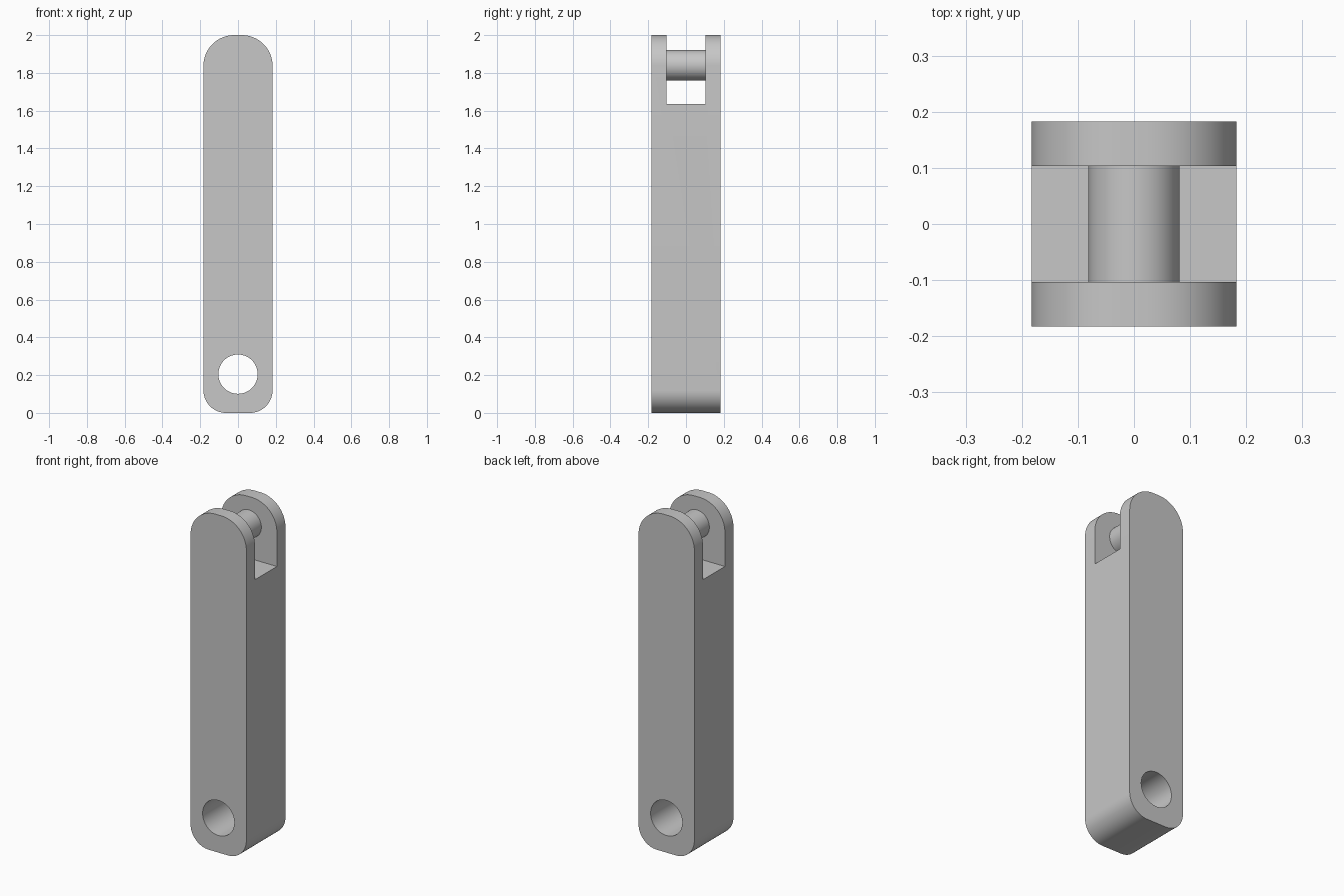
import bpy, bmesh, math
from mathutils import Matrix

cube = bpy.data.objects.get("Cube")
if cube:
    bpy.data.objects.remove(cube, do_unlink=True)

HALF = 0.183         # half width and half depth of the bar
HEIGHT = 2.0
TOP_R, BOTTOM_R = 0.163, 0.12
SLOT_HALF, SLOT_Z = 0.103, 1.635

steel = bpy.data.materials.new("light_grey")
steel.use_nodes = True
colour = (0.57, 0.57, 0.57, 1)
steel.diffuse_color = colour
steel.node_tree.nodes["Principled BSDF"].inputs["Base Color"].default_value = colour


def finish(name, bm):
    bmesh.ops.recalc_face_normals(bm, faces=bm.faces)
    mesh = bpy.data.meshes.new(name)
    bm.to_mesh(mesh)
    bm.free()
    mesh.materials.append(steel)
    obj = bpy.data.objects.new(name, mesh)
    bpy.context.collection.objects.link(obj)
    return obj


def cylinder(name, radius, length, z):
    bm = bmesh.new()
    bmesh.ops.create_cone(bm, cap_ends=True, segments=64, radius1=radius, radius2=radius,
                          depth=length, matrix=Matrix.Translation((0, 0, z))
                          @ Matrix.Rotation(math.pi / 2, 4, 'X'))
    return finish(name, bm)


def box(name, size, z):
    bm = bmesh.new()
    bmesh.ops.create_cube(bm, size=1, matrix=Matrix.Translation((0, 0, z))
                          @ Matrix.Diagonal((*size, 1)))
    return finish(name, bm)


def corner(x, z, radius, start, steps=20):
    for i in range(steps + 1):
        a = start + math.pi / 2 * i / steps
        yield x + radius * math.cos(a), z + radius * math.sin(a)


def activate(obj):
    bpy.ops.object.select_all(action='DESELECT')
    obj.select_set(True)
    bpy.context.view_layer.objects.active = obj


def cut(obj, cutter):
    cutter.hide_render = True
    mod = obj.modifiers.new("cut", 'BOOLEAN')
    mod.operation, mod.solver, mod.object = 'DIFFERENCE', 'EXACT', cutter
    activate(obj)
    bpy.ops.object.modifier_apply(modifier=mod.name)
    bpy.data.objects.remove(cutter, do_unlink=True)


# Bar: rounded outline extruded front to back
t, b = HALF - TOP_R, HALF - BOTTOM_R
outline = [*corner(t, HEIGHT - TOP_R, TOP_R, 0),
           *corner(-t, HEIGHT - TOP_R, TOP_R, math.pi / 2),
           *corner(-b, BOTTOM_R, BOTTOM_R, math.pi),
           *corner(b, BOTTOM_R, BOTTOM_R, math.pi * 1.5)]
bm = bmesh.new()
face = bm.faces.new([bm.verts.new((x, -HALF, z)) for x, z in outline])
ext = bmesh.ops.extrude_face_region(bm, geom=[face], use_keep_orig=True)
bmesh.ops.translate(bm, vec=(0, HALF * 2, 0),
                    verts=[v for v in ext["geom"] if isinstance(v, bmesh.types.BMVert)])
link_bar = finish("link_bar", bm)

# Fork slot at the top and through hole at the bottom
cut(link_bar, box("slot_cutter", (1, SLOT_HALF * 2, 1), SLOT_Z + 0.5))
cut(link_bar, cylinder("hole_cutter", 0.104, 1, 0.205))

# Pin across the fork
fork_pin = cylinder("fork_pin", 0.081, SLOT_HALF * 2 + 0.01, 1.84)

for obj in (link_bar, fork_pin):
    activate(obj)
    bpy.ops.object.shade_smooth_by_angle(angle=math.radians(30))
